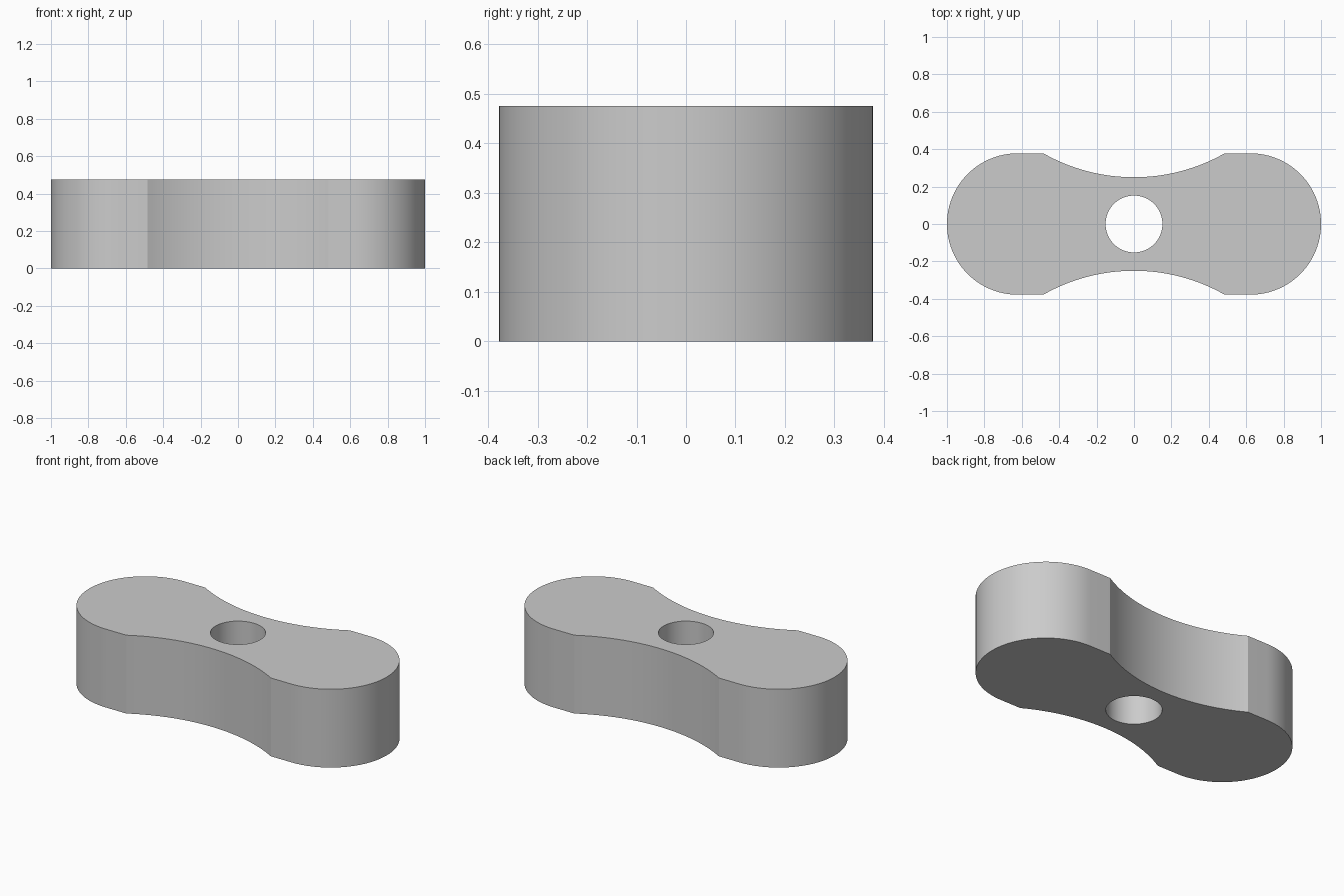
import bpy, bmesh
from math import sin, cos, pi, asin, radians

if "Cube" in bpy.data.objects:
    bpy.data.objects.remove(bpy.data.objects["Cube"], do_unlink=True)

HEIGHT = 0.475
HALF_LENGTH = 1.0
END_R = 0.378          # rounded ends, also the half width
WAIST = 0.25           # half width at the middle
SHOULDER_X = 0.485     # where the waist curve meets the flats
HOLE_R = 0.152

grey = bpy.data.materials.new("plain grey")
grey.use_nodes = True
colour = (0.6, 0.6, 0.6, 1)
grey.diffuse_color = colour
grey.node_tree.nodes["Principled BSDF"].inputs["Base Color"].default_value = colour


def arc(cx, cy, r, start, end, steps):
    angles = [start + (end - start) * i / steps for i in range(steps + 1)]
    return [(cx + r * cos(a), cy + r * sin(a)) for a in angles]


# Half outline: right rounded end, short flat, concave waist
sag = END_R - WAIST
waist_r = (SHOULDER_X ** 2 + sag ** 2) / (2 * sag)
spread = asin(SHOULDER_X / waist_r)
half = arc(HALF_LENGTH - END_R, 0, END_R, -pi / 2, pi / 2, 48)
half += arc(0, WAIST + waist_r, waist_r, -pi / 2 + spread, -pi / 2 - spread, 32)
outline = half + [(-x, -y) for x, y in half]
hole = arc(0, 0, HOLE_R, 0, 2 * pi, 64)[:-1]

# Fill between outline and hole, then extrude to full height
bm = bmesh.new()
edges = []
for loop in (outline, hole):
    verts = [bm.verts.new((x, y, 0)) for x, y in loop]
    edges += [bm.edges.new((a, b)) for a, b in zip(verts, verts[1:] + verts[:1])]
bmesh.ops.triangle_fill(bm, edges=edges, use_beauty=True)
base = bm.faces[:]
top = bmesh.ops.extrude_face_region(bm, geom=base, use_keep_orig=True)["geom"]
bmesh.ops.translate(bm, vec=(0, 0, HEIGHT),
                    verts=[g for g in top if isinstance(g, bmesh.types.BMVert)])
bmesh.ops.recalc_face_normals(bm, faces=bm.faces[:])

mesh = bpy.data.meshes.new("waisted_block")
bm.to_mesh(mesh)
bm.free()
mesh.materials.append(grey)
block = bpy.data.objects.new("waisted_block", mesh)
bpy.context.collection.objects.link(block)

# Smooth curved walls, sharp rims and shoulders
bpy.ops.object.select_all(action="DESELECT")
block.select_set(True)
bpy.context.view_layer.objects.active = block
bpy.ops.object.shade_smooth_by_angle(angle=radians(20))
